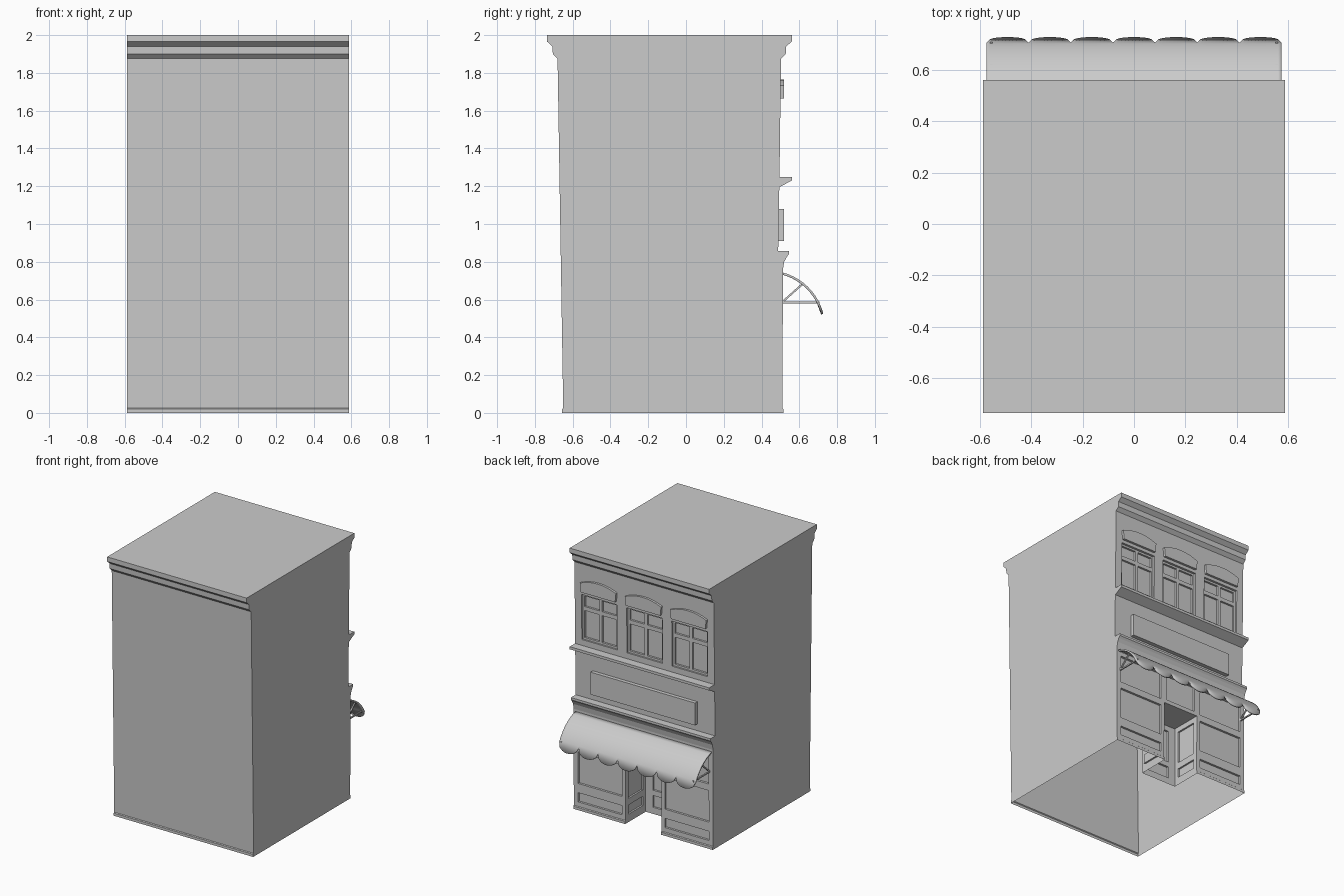
import bpy, bmesh, math
from mathutils import Vector

if "Cube" in bpy.data.objects:
    bpy.data.objects.remove(bpy.data.objects["Cube"])

W = 0.587          # half width of the building


def finish(name, bm, smooth=False):
    bmesh.ops.recalc_face_normals(bm, faces=bm.faces)
    me = bpy.data.meshes.new(name)
    bm.to_mesh(me)
    bm.free()
    ob = bpy.data.objects.new(name, me)
    bpy.context.collection.objects.link(ob)
    return ob


def prism(bm, pts, offset):
    """Extrude a closed outline by an offset."""
    face = bm.faces.new([bm.verts.new(p) for p in pts])
    ret = bmesh.ops.extrude_face_region(bm, geom=[face])
    vs = [g for g in ret["geom"] if isinstance(g, bmesh.types.BMVert)]
    bmesh.ops.translate(bm, verts=vs, vec=offset)


def box(bm, x0, x1, y0, y1, z0, z1):
    prism(bm, [(x0, y0, z0), (x1, y0, z0), (x1, y1, z0), (x0, y1, z0)], (0, 0, z1 - z0))


def boxes(name, items):
    bm = bmesh.new()
    for b in items:
        box(bm, *b)
    return finish(name, bm)


def cut(ob, cutter):
    m = ob.modifiers.new("cut", 'BOOLEAN')
    m.operation, m.solver, m.object = 'DIFFERENCE', 'EXACT', cutter
    cutter.hide_render = True
    dg = bpy.context.evaluated_depsgraph_get()
    me = bpy.data.meshes.new_from_object(ob.evaluated_get(dg))
    ob.modifiers.clear()
    ob.data = me
    bpy.data.objects.remove(cutter)


# Building body: one side profile with plinth, ledges and cornices
profile = [(-0.656, 0), (0.517, 0), (0.517, 0.02), (0.511, 0.025), (0.513, 0.76),
           (0.520, 0.80), (0.533, 0.825), (0.545, 0.84), (0.545, 0.857), (0.488, 0.857),
           (0.494, 1.195), (0.56, 1.23), (0.56, 1.25), (0.495, 1.25), (0.503, 1.875),
           (0.528, 1.90), (0.530, 1.94), (0.56, 1.965), (0.56, 2), (-0.735, 2),
           (-0.735, 1.965), (-0.707, 1.94), (-0.705, 1.90), (-0.680, 1.875),
           (-0.650, 0.025), (-0.656, 0.02)]
bm = bmesh.new()
prism(bm, [(-W, y, z) for y, z in profile], (2 * W, 0, 0))
body = finish("building_body", bm)

# First cuts: entrance alcove and upper window openings
window_x = (-0.38, 0, 0.38)
AY = 0.27          # back of alcove
first = [(-0.15, 0.15, AY, 0.7, -0.1, 0.47)]
first += [(c - 0.15, c + 0.15, 0.483, 0.53, 1.295, 1.64) for c in window_x]
cut(body, boxes("opening_cutters", first))

# Second cuts: window panes, shopfront panes and panels
second = []
for c in window_x:
    for s in (-1, 1):
        a, b = sorted((c + s * 0.012, c + s * 0.135))
        second.append((a, b, 0.468, 0.53, 1.31, 1.515))
        second.append((a, b, 0.468, 0.53, 1.545, 1.625))
for s in (-1, 1):
    a, b = sorted((s * 0.18, s * 0.55))
    for z0, z1 in ((0.06, 0.13), (0.20, 0.44), (0.49, 0.70)):
        second.append((a, b, 0.495, 0.6, z0, z1))
    # alcove side walls
    a, b = sorted((s * 0.14, s * 0.163))
    for z0, z1 in ((0.06, 0.13), (0.18, 0.43)):
        second.append((a, b, AY + 0.035, 0.475, z0, z1))
second.append((-0.13, 0.13, 0.495, 0.6, 0.50, 0.70))
# door at the back of the alcove
second += [(-0.09, 0.09, AY - 0.015, AY + 0.02, 0.05, 0.14),
           (-0.09, 0.09, AY - 0.015, AY + 0.02, 0.18, 0.43)]
cut(body, boxes("panel_cutters", second))

# The building is open underneath
bm = bmesh.new()
bm.from_mesh(body.data)
under = [f for f in bm.faces if all(v.co.z < 0.001 for v in f.verts)]
bmesh.ops.delete(bm, geom=under, context='FACES')
bm.to_mesh(body.data)
bm.free()

# Blank sign board
boxes("sign_board", [(-0.44, 0.44, 0.47, 0.52, 0.91, 1.08)])

# Arched window heads
for i, c in enumerate(window_x):
    bm = bmesh.new()
    pts = [(c - 0.145, 0.48, 1.665), (c + 0.145, 0.48, 1.665)]
    for k in range(9):
        u = 1 - k / 4
        pts.append((c + 0.152 * u, 0.48, 1.733 + 0.032 * (1 - u * u)))
    prism(bm, pts, (0, 0.038, 0))
    finish(f"window_head_{i + 1}", bm)

# Scalloped awning: curved sheet, last rows follow the scallops
R, T0, HALF, N, SEG = 0.297, 15, 0.574, 7, 12
cy = 0.510 - R * math.sin(math.radians(T0))
cz = 0.738 - R * math.cos(math.radians(T0))


def arc(deg):
    t = math.radians(deg)
    return cy + R * math.sin(t), cz + R * math.cos(t)


bm = bmesh.new()
cols = []
for i in range(N * SEG + 1):
    x = -HALF + 2 * HALF * i / (N * SEG)
    u = 2 * (i % SEG) / SEG - 1
    end = 64 + 12 * math.sqrt(max(0, 1 - u * u))
    angles = [T0 + (62 - T0) * k / 8 for k in range(9)] + [end]
    cols.append([bm.verts.new((x, *arc(a))) for a in angles])
for p, q in zip(cols, cols[1:]):
    for k in range(len(p) - 1):
        bm.faces.new((p[k], q[k], q[k + 1], p[k + 1]))
awning = finish("awning", bm)
m = awning.modifiers.new("thickness", 'SOLIDIFY')
m.thickness, m.offset = 0.012, 0
bpy.context.view_layer.objects.active = awning
awning.select_set(True)
bpy.ops.object.shade_smooth_by_angle(angle=math.radians(35))


# Awning brackets
def bar(bm, x, p, q, r=0.005):
    d = (Vector(q) - Vector(p)).normalized()
    n = Vector((-d.y, d.x)) * r
    p, q = Vector(p), Vector(q)
    prism(bm, [(x - r, *v) for v in (p + n, p - n, q - n, q + n)], (2 * r, 0, 0))


for side, x in (("left", -0.555), ("right", 0.555)):
    bm = bmesh.new()
    bar(bm, x, (0.505, 0.585), (0.708, 0.585))
    bar(bm, x, (0.508, 0.585), (0.622, 0.687))
    finish(f"awning_bracket_{side}", bm)
